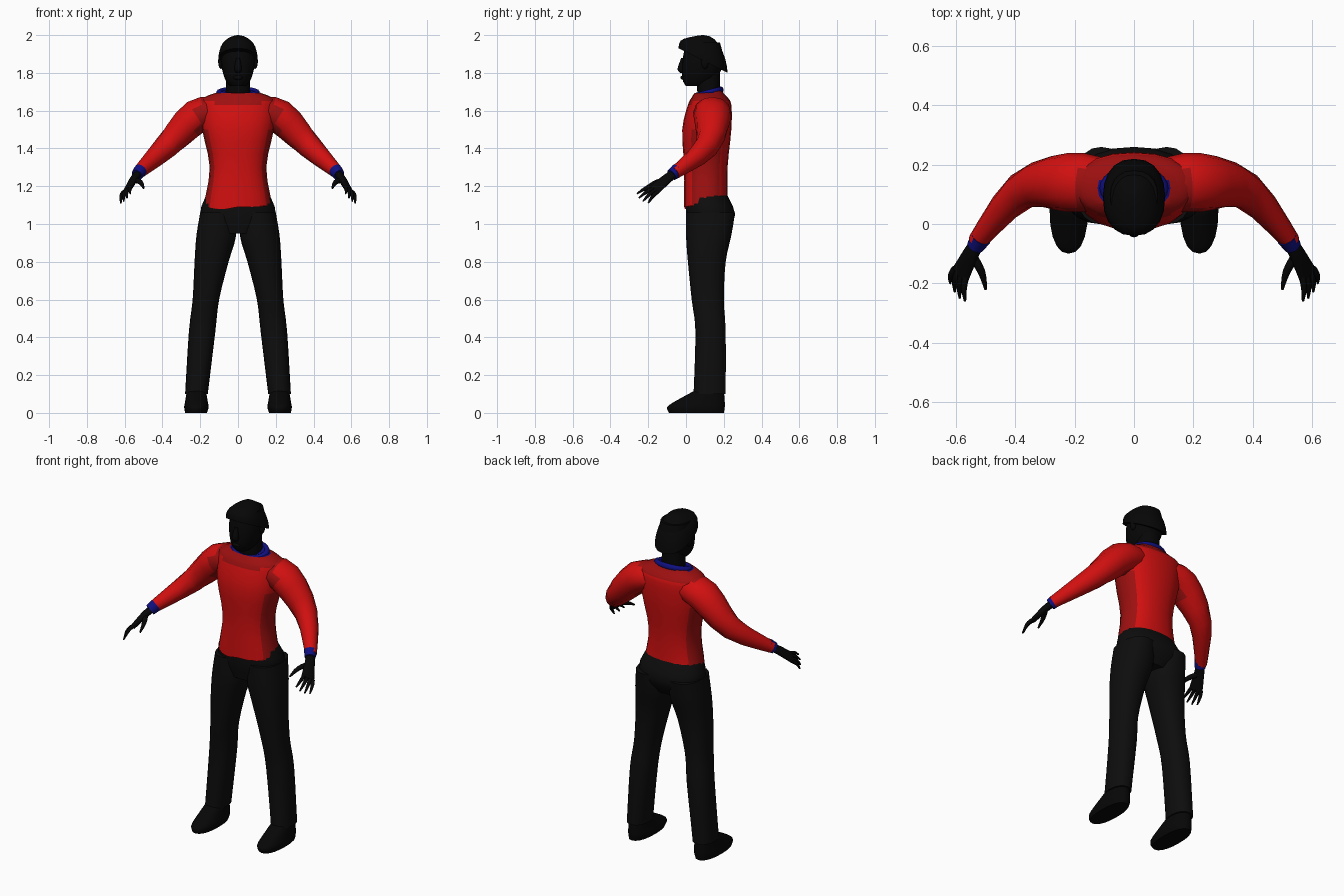
import bpy, bmesh, math, random
from mathutils import Vector

random.seed(4)
if "Cube" in bpy.data.objects:
    bpy.data.objects.remove(bpy.data.objects["Cube"])


def material(name, red, green, blue):
    mat = bpy.data.materials.new(name)
    mat.use_nodes = True
    mat.diffuse_color = (red, green, blue, 1)
    bsdf = mat.node_tree.nodes["Principled BSDF"]
    bsdf.inputs["Base Color"].default_value = mat.diffuse_color
    bsdf.inputs["Roughness"].default_value = .8
    return mat


SHIRT = material("shirt red", .64, .005, .005)
SHADE = material("shirt dark red", .34, .005, .005)
TRIM = material("trim blue", .005, .005, .22)
TROUSER = material("trouser black", .004, .004, .004)
SKIN = material("skin black", .002, .002, .002)


def finish(obj, materials):
    """Assign the materials and smooth the surface, keeping hard edges."""
    for mat in materials:
        obj.data.materials.append(mat)
    bpy.ops.object.select_all(action='DESELECT')
    obj.select_set(True)
    bpy.context.view_layer.objects.active = obj
    bpy.ops.object.shade_smooth_by_angle(angle=math.radians(50))


def skin(name, rings, materials, rule=None, side=1):
    """Bridge rings of points into a closed body, mirrored when side is -1."""
    bm = bmesh.new()
    loops = [[bm.verts.new((p.x * side, p.y, p.z)) for p in points] for points in rings]
    for low, high in zip(loops, loops[1:]):
        for i in range(len(low)):
            bm.faces.new((low[i - 1], low[i], high[i], high[i - 1]))
    bm.faces.new(loops[0])
    bm.faces.new(loops[-1])
    bmesh.ops.recalc_face_normals(bm, faces=bm.faces)
    if rule:
        for face in bm.faces:
            face.material_index = rule(face.calc_center_median(), face.normal)
    mesh = bpy.data.meshes.new(name)
    bm.to_mesh(mesh)
    bm.free()
    obj = bpy.data.objects.new(name, mesh)
    bpy.context.collection.objects.link(obj)
    finish(obj, materials)


def refine(rows, steps=3):
    """Pass a smooth spline through every column of the control rows."""
    rows = [Vector(row) for row in rows]
    padded = rows[:1] + rows + rows[-1:]
    result = []
    for a, b, c, d in zip(padded, padded[1:], padded[2:], padded[3:]):
        for i in range(steps):
            t = i / steps
            result.append(b + (c - a) * (t / 2) + (a - b * 2.5 + c * 2 - d / 2) * t ** 2
                          + (b * 3 - c * 3 + d - a) * (t ** 3 / 2))
    return result + rows[-1:]


def ring(z, left, right, front, back, tilt=0, count=20):
    """Level, slightly squared ring; tilt raises it towards the back."""
    points = []
    for i in range(count):
        angle = math.tau * i / count
        x, y = [math.copysign(abs(v) ** .87, v) / 2 for v in (math.cos(angle), math.sin(angle))]
        x, y = x * (right - left), y * (back - front)
        points.append(Vector(((left + right) / 2 + x, (front + back) / 2 + y, z + tilt * y)))
    return points


def stack(rows):
    """Symmetric rings from rows of height, half width, front and back."""
    return [ring(z, -wide, wide, front, back) for z, wide, front, back in refine(rows)]


def dome(centre, size, start=-.9, lean=0, steps=7):
    """Ellipsoid rings from a start latitude (1 is the pole) upwards."""
    x, y, z = centre
    rings = []
    for i in range(steps + 1):
        angle = (start + (.97 - start) * i / steps) * math.pi / 2
        wide, deep = size[0] * math.cos(angle), size[1] * math.cos(angle)
        rings.append(ring(z + size[2] * math.sin(angle), x - wide, x + wide,
                          y - deep, y + deep, lean * math.cos(angle) ** 2))
    return rings


def tube(path, across=(0, 0, 1), count=12):
    """Rings square to a path of x, y, z, half width and half thickness."""
    path = refine(path)
    points = [row.to_3d() if len(row) == 3 else Vector(row[:3]) for row in path]
    rings = []
    for i, row in enumerate(path):
        along = (points[min(i + 1, len(path) - 1)] - points[max(i - 1, 0)]).normalized()
        u = Vector(across)
        u = (u - along * u.dot(along)).normalized()
        v = along.cross(u)
        angles = [math.tau * k / count for k in range(count)]
        rings.append([points[i] + u * row[3] * math.cos(a) + v * row[4] * math.sin(a)
                      for a in angles])
    return rings


# Shirt body, with ragged hem, dark sides and yoke, and sloped neckline
shirt = stack([(1.11, .18, -.01, .22), (1.3, .15, -.01, .22), (1.5, .19, -.02, .24),
               (1.63, .2, .01, .24), (1.67, .18, .03, .22), (1.7, .1, .05, .19)])
for point in shirt[0]:
    point.z += (point.y - .1) / 4 + random.uniform(-.01, .01)
for point in shirt[-1]:
    point.z += (point.y - .12) / 4


def shirt_rule(centre, normal):
    if centre.z > 1.69 and normal.z > .9:
        return 2
    side_strip = centre.z < 1.5 and abs(normal.x) > .75
    yoke = centre.z > 1.64 and normal.z > .3
    return 1 if side_strip or yoke else 0


skin("shirt_body", shirt, [SHIRT, SHADE, TRIM], shirt_rule)

# Collar
bpy.ops.mesh.primitive_torus_add(location=(0, .12, 1.695), rotation=(math.atan(.25), 0, 0),
                                 major_radius=.1, minor_radius=.016,
                                 major_segments=24, minor_segments=8)
collar = bpy.context.object
collar.name = "collar"
collar.scale.y = .7
finish(collar, [TRIM])

# Hips
skin("trouser_hips", stack([(.95, .12, .02, .21), (1.05, .2, 0, .26),
                            (1.17, .16, 0, .21)]), [TROUSER])

# Neck, head and face
skin("neck", stack([(1.6, .07, .07, .18), (1.8, .06, .05, .18)]), [SKIN])
skin("head", stack([(1.73, .04, 0, .1), (1.77, .07, -.02, .16),
                    (1.86, .09, -.02, .2), (1.96, .08, 0, .18)]), [SKIN])
skin("nose", stack([(1.8, .01, -.03, 0), (1.82, .02, -.045, 0),
                    (1.88, .01, -.025, 0)]), [SKIN])
skin("mouth", dome((0, 0, 1.775), (.03, .03, .015)), [SKIN])

# Hair with overhanging fringe
skin("hair", dome((0, .09, 1.865), (.105, .13, .135), start=0, lean=-.5), [SKIN])

for label, side in (("left", 1), ("right", -1)):
    skin(label + "_ear", dome((.09, .1, 1.86), (.015, .02, .04)), [SKIN], side=side)

    # Sleeve, darker at the shoulder seam
    sleeve = tube([(.1, .13, 1.6, .07, .09), (.22, .14, 1.57, .09, .1),
                   (.38, .11, 1.41, .066, .064), (.53, -.06, 1.27, .034, .032)])
    skin(label + "_sleeve", sleeve, [SHIRT, SHADE],
         lambda centre, normal: int(abs(centre.x) < .22 and normal.y < .5), side)

    # Cuff
    skin(label + "_cuff", tube([(.515, -.045, 1.285, .037, .035),
                                (.535, -.075, 1.26, .033, .03)]), [TRIM], side=side)

    # Palm spreading from the wrist to the knuckles
    skin(label + "_palm", tube([(.525, -.06, 1.27, .025, .02), (.55, -.1, 1.24, .03, .02),
                                (.585, -.17, 1.18, .04, .014)], (1, .8, -.8)),
         [SKIN], side=side)

    # Fingers fan from the index to the little one, longest in the middle
    for i, finger in enumerate(("index", "middle", "ring", "little")):
        base = Vector((.565, -.17, 1.2)).lerp(Vector((.605, -.15, 1.17)), i / 3)
        tip = Vector((.57, -.26, 1.16)).lerp(Vector((.62, -.2, 1.11)), i / 3)
        tip += (tip - base) * (.15 * math.sin(math.pi * i / 3))
        bend = base.lerp(tip, .5) + Vector((.006, 0, .008))
        skin(f"{label}_{finger}_finger",
             tube([(*base, .011, .011), (*bend, .01, .01), (*tip, .004, .004)], count=8),
             [SKIN], side=side)
    skin(label + "_thumb", tube([(.55, -.1, 1.235, .016, .016), (.515, -.16, 1.22, .013, .013),
                                 (.5, -.22, 1.19, .005, .005)], count=8), [SKIN], side=side)

    # Trouser leg, from hip to hem
    leg = refine([(1.06, .02, .2, 0, .26), (.94, .01, .22, 0, .24), (.8, .05, .23, .01, .21),
                  (.6, .1, .24, .03, .2), (.43, .12, .26, .05, .21), (.1, .16, .28, .04, .21)])
    skin(label + "_trouser_leg", [ring(*row) for row in leg], [TROUSER], side=side)

    # Shoe
    shoe = refine([(0, .165, .28, -.09, .2), (.03, .155, .285, -.1, .205),
                   (.06, .16, .28, -.06, .205), (.12, .17, .27, .05, .2)])
    skin(label + "_shoe", [ring(*row) for row in shoe], [SKIN], side=side)
